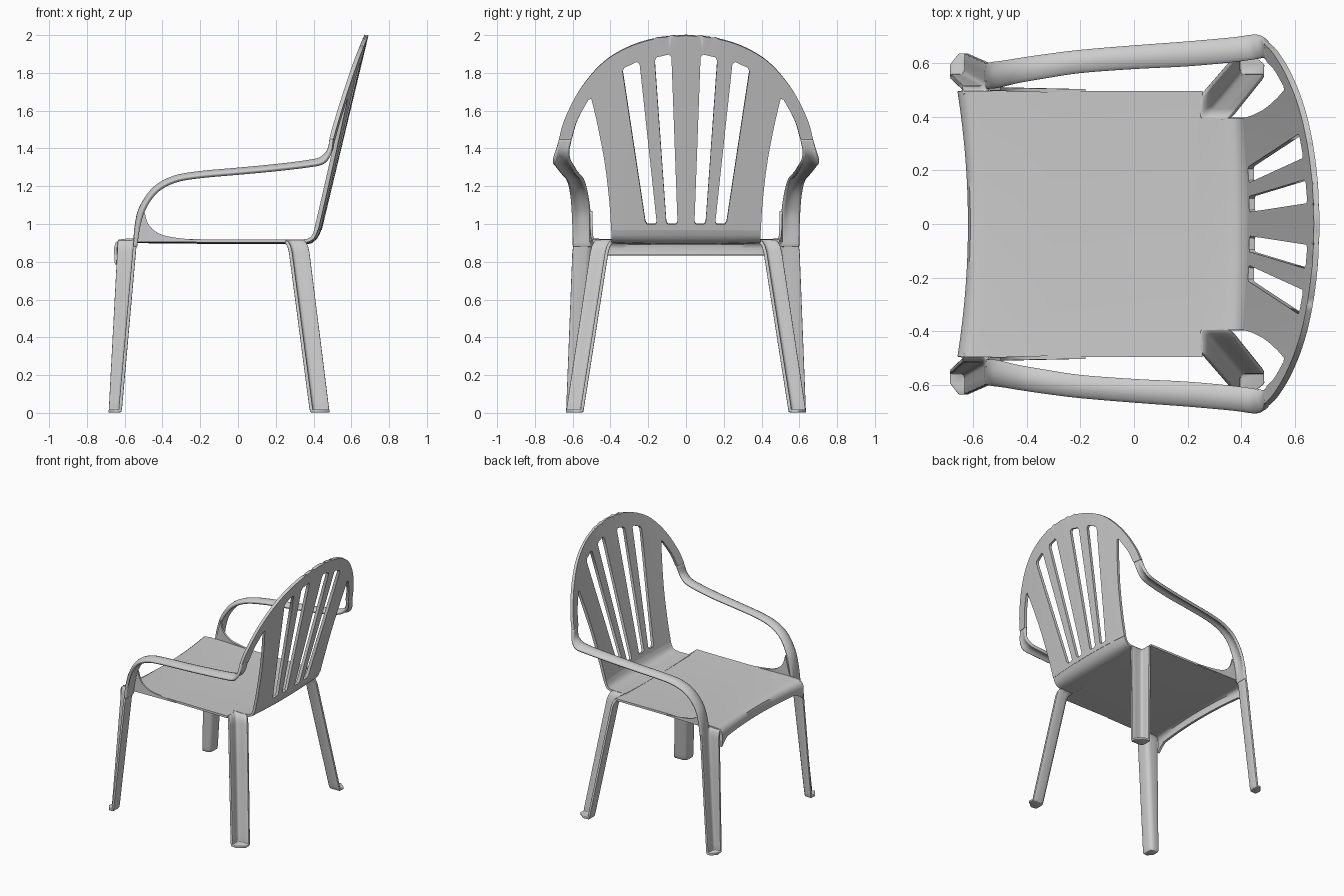
import bpy, bmesh
from mathutils import Vector

if "Cube" in bpy.data.objects:
    bpy.data.objects.remove(bpy.data.objects["Cube"])


def back_x(y, z):
    """Curved, reclined surface of the backrest."""
    return 0.44 + 0.24 * (z - 1) - 0.12 * y * y


def spline(pts, n=6):
    """Catmull-Rom through points of any dimension."""
    pts = [Vector(p) for p in pts]
    pts = [2 * pts[0] - pts[1]] + pts + [2 * pts[-1] - pts[-2]]
    out = []
    for a, b, c, d in zip(pts, pts[1:], pts[2:], pts[3:]):
        for i in range(n):
            t = i / n
            out.append(0.5 * (2 * b + (c - a) * t + (2 * a - 5 * b + 4 * c - d) * t * t
                              + (3 * b - a - 3 * c + d) * t ** 3))
    return out + [pts[-2]]


def finish(name, bm, thick, mirror=True, bevel=0.0):
    """Thicken the sheet, mirror it across y = 0, bake and smooth."""
    bmesh.ops.recalc_face_normals(bm, faces=bm.faces)
    me = bpy.data.meshes.new(name)
    bm.to_mesh(me)
    bm.free()
    ob = bpy.data.objects.new(name, me)
    bpy.context.collection.objects.link(ob)
    if mirror:
        m = ob.modifiers.new("mirror", "MIRROR")
        m.use_axis = (False, True, False)
        m.merge_threshold = 0.0005
    s = ob.modifiers.new("thickness", "SOLIDIFY")
    s.thickness, s.offset = thick, 0
    if bevel:
        b = ob.modifiers.new("round", "BEVEL")
        b.width, b.segments, b.angle_limit = bevel, 2, 0.9
    bpy.ops.object.select_all(action="DESELECT")
    ob.select_set(True)
    bpy.context.view_layer.objects.active = ob
    for mod in list(ob.modifiers):
        bpy.ops.object.modifier_apply(modifier=mod.name)
    bpy.ops.object.shade_smooth_by_angle(angle=0.9)
    return ob


def grid(bm, rows):
    vs = [[bm.verts.new(p) for p in row] for row in rows]
    for a, b in zip(vs, vs[1:]):
        for i in range(len(a) - 1):
            bm.faces.new((a[i], a[i + 1], b[i + 1], b[i]))
    return vs


# Backrest: half outline with two slots, filled, then bent onto the curved surface
outer = spline([(0, 2.0), (.15, 1.985), (.3, 1.94), (.44, 1.855), (.56, 1.715),
                (.64, 1.56), (.672, 1.45)])
inner = spline([(.605, 1.45), (.575, 1.55), (.515, 1.66)], 4)
slat = spline([(.5, 1.665), (.468, 1.53), (.43, 1.33), (.405, 1.12), (.395, .97)], 5)
slots = [
    [(.045, 1.012), (.053, 1.0), (.095, 1.0), (.104, 1.012),
     (.165, 1.865), (.155, 1.885), (.09, 1.9), (.077, 1.885)],
    [(.155, 1.012), (.163, 1.0), (.205, 1.0), (.215, 1.015),
     (.335, 1.81), (.325, 1.83), (.26, 1.86), (.245, 1.85)],
]
bm = bmesh.new()
for loop in [outer + inner + slat + [(0, .97)]] + slots:
    vs = [bm.verts.new((0, p[0], p[1])) for p in loop]
    for a, b in zip(vs, vs[1:] + vs[:1]):
        bm.edges.new((a, b))
bmesh.ops.triangle_fill(bm, use_beauty=True, edges=bm.edges[:], normal=(1, 0, 0))
for i in range(1, 9):
    bmesh.ops.bisect_plane(bm, geom=bm.verts[:] + bm.edges[:] + bm.faces[:],
                           plane_co=(0, i * .075, 0), plane_no=(0, 1, 0))
for v in bm.verts:
    v.co.x = back_x(v.co.y, v.co.z)
finish("backrest", bm, 0.022)

# Seat: front lip, flat pan, and narrower rear part curling up into the backrest
ys = [i / 12 for i in range(-12, 13)]
front = [(-.605, .835), (-.61, .87), (-.603, .897), (-.585, .911), (-.55, .915),
         (-.3, .912), (0, .91), (.255, .91)]
rows = []
for k, (x, z) in enumerate(front):
    row = []
    for t in ys:
        fade = max(0, 1 - (x + .62) / .6)
        zz = z - (.05 * max(0, abs(t) - .85) / .15 if k == 0 else 0)
        if k >= 3:
            zz -= .008 * (1 - t * t)
        row.append((x - .04 * t * t * fade, .495 * t, zz))
    rows.append(row)
bm = bmesh.new()
grid(bm, rows)
finish("seat", bm, 0.016, mirror=False)

rear = [(.24, .91), (.34, .908), (.385, .913), (.41, .926), (.422, .945), (.433, .972)]
bm = bmesh.new()
grid(bm, [[(x - .12 * (.395 * t) ** 2 * max(0, (x - .24) / .193), .395 * t,
            z - .008 * (1 - t * t) * (x < .4)) for t in ys] for x, z in rear])
finish("seat_rear", bm, 0.018, mirror=False)

# Arms: one crowned ribbon from the back rim forward and down to the front leg
stations = [  # inner edge, outer edge
    (back_x(.605, 1.45), .605, 1.45, back_x(.672, 1.45), .672, 1.45),
    (.492, .62, 1.385, .485, .693, 1.37),
    (.45, .615, 1.338, .45, .70, 1.322),
    (.37, .605, 1.315, .37, .69, 1.305),
    (.2, .59, 1.292, .2, .675, 1.285),
    (0, .58, 1.273, 0, .66, 1.266),
    (-.2, .565, 1.255, -.2, .643, 1.248),
    (-.33, .545, 1.232, -.33, .627, 1.225),
    (-.425, .528, 1.18, -.425, .613, 1.175),
    (-.49, .512, 1.09, -.49, .603, 1.09),
    (-.525, .506, .99, -.525, .60, .99),
    (-.545, .503, .88, -.545, .60, .88),
]
path = spline(stations, 5)
rows = []
for i, s in enumerate(path):
    a, b = Vector(s[:3]), Vector(s[3:])
    p, q = path[max(0, i - 1)], path[min(len(path) - 1, i + 1)]
    tan = Vector(q[:3]) + Vector(q[3:]) - Vector(p[:3]) - Vector(p[3:])
    nrm = (b - a).cross(tan).normalized()
    crown = .018 * min(1, i / 8, (len(path) - 1 - i) / 8)
    rows.append([a.lerp(b, k / 6) + nrm * crown * (1 - (k / 3 - 1) ** 2) for k in range(7)])
bm = bmesh.new()
grid(bm, rows)
finish("arm", bm, 0.022, bevel=0.006)

# Gusset where the seat edge sweeps up into the arm
bm = bmesh.new()
edge = spline([(-.497, 1.07), (-.475, 1.0), (-.42, .95), (-.33, .927), (-.18, .912)], 4)
grid(bm, [[(p[0], .503 - .008 * (i / 16), p[1]),
           (-.54 + .36 * (i / 16), .503 - .008 * (i / 16), .905)] for i, p in enumerate(edge)])
finish("arm_gusset", bm, 0.014)


def leg(name, top, bottom, fold, sx):
    """Outward-open L channel; each end is (corner_x, corner_y, width_x, width_y)."""
    def section(c, z, dx=0, dy=0):
        x, y, wx, wy = c
        r = .025
        uv = [(0, wy), (0, wy * .6), (0, r), (r * .1, r * .5), (r * .3, r * .3),
              (r * .5, r * .1), (r, 0), (wx * .6, 0), (wx, 0)]
        return [(x + sx * u + dx, y + v + dy, z) for u, v in uv]

    def at(z):
        t = z / .9
        return [b + (a - b) * t for a, b in zip(top, bottom)]
    heights = [.01, .03, .06, .3, .6, .85]
    rows = [section(at(z), z) for z in heights]
    for z, k in ((.882, .15), (.902, .5), (.912, 1)):
        rows.append(section(at(z), z, fold[0] * k, fold[1] * k))
    bm = bmesh.new()
    vs = grid(bm, rows)
    # foot plate closing the channel at the floor
    x, y, wx, wy = bottom
    tip = [bm.verts.new((x + sx * wx, y + wy * .5, .01)),
           bm.verts.new((x + sx * wx * .45, y + wy, .01))]
    bm.faces.new(vs[0] + tip)
    finish(name, bm, 0.018, bevel=0.004)


leg("front_leg", (-.545, .505, .092, .095), (-.625, .55, .06, .085), (0, -.022), -1)
leg("rear_leg", (.272, .412, .10, .088), (.39, .553, .095, .083), (-.026, -.026), 1)
